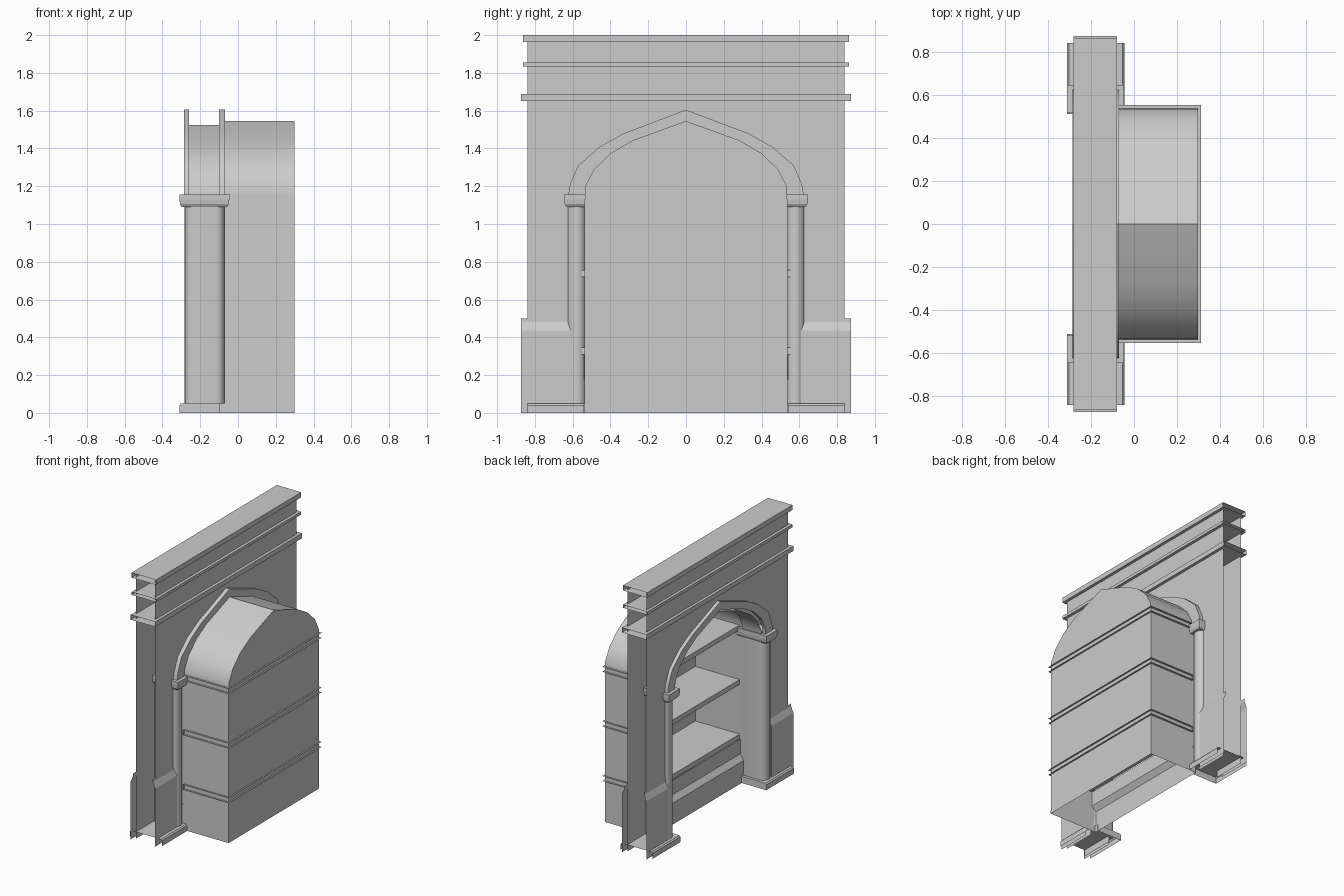
import bpy, bmesh, math
from mathutils import Vector

cube = bpy.data.objects.get("Cube")
if cube:
    bpy.data.objects.remove(cube, do_unlink=True)

stone = bpy.data.materials.new("grey_stone")
stone.use_nodes = True
GREY = (0.6, 0.6, 0.6, 1)
stone.diffuse_color = GREY
stone.node_tree.nodes["Principled BSDF"].inputs["Base Color"].default_value = GREY


def finish(name, bm, smooth=None):
    bmesh.ops.recalc_face_normals(bm, faces=bm.faces)
    me = bpy.data.meshes.new(name)
    bm.to_mesh(me)
    bm.free()
    me.materials.append(stone)
    ob = bpy.data.objects.new(name, me)
    bpy.context.collection.objects.link(ob)
    if smooth:
        bpy.ops.object.select_all(action='DESELECT')
        ob.select_set(True)
        bpy.context.view_layer.objects.active = ob
        bpy.ops.object.shade_smooth_by_angle(angle=math.radians(smooth))
    return ob


def sweep(name, pts, move, closed=False, cap_start=False, cap_end=False, smooth=None):
    """Sweep a line of points along a vector, with optional end faces."""
    bm = bmesh.new()
    a = [bm.verts.new(p) for p in pts]
    b = [bm.verts.new(Vector(p) + Vector(move)) for p in pts]
    n = len(pts)
    for i in range(n if closed else n - 1):
        j = (i + 1) % n
        bm.faces.new((a[i], a[j], b[j], b[i]))
    if cap_start:
        bm.faces.new(a)
    if cap_end:
        bm.faces.new(b)
    return finish(name, bm, smooth)


def face(name, pts):
    bm = bmesh.new()
    bm.faces.new([bm.verts.new(p) for p in pts])
    return finish(name, bm)


def along_y(name, profile, y0, y1, **kw):
    return sweep(name, [(x, y0, z) for x, z in profile], (0, y1 - y0, 0), **kw)


def rect(x0, x1, z0, z1):
    return [(x0, z0), (x1, z0), (x1, z1), (x0, z1)]


def both(half):
    """Mirror a half arch, given from springing to apex."""
    return [(-y, z) for y, z in half] + [(y, z) for y, z in reversed(half[:-1])]


FRONT, BACK = -0.26, -0.10
OUTER = both([(.624, 1.15), (.614, 1.21), (.571, 1.31), (.455, 1.41), (.333, 1.478), (0, 1.605)])
INNER = both([(.536, 1.15), (.534, 1.2), (.487, 1.29), (.397, 1.376), (.28, 1.444), (0, 1.545)])
MIDDLE = [((a + c) / 2, (b + d) / 2) for (a, b), (c, d) in zip(OUTER, INNER)]

# Wall: two skins with the arched opening
outline = [(-.58, 0), (-.84, 0), (-.84, 1.98), (.84, 1.98), (.84, 0), (.58, 0)] + MIDDLE[::-1]
for name, x in (("wall_front", FRONT), ("wall_back", BACK)):
    face(name, [(x, y, z) for y, z in outline])

# Cornice mouldings, open at the ends
for name, z0, z1, y in (("top_cornice", 1.963, 2.0, .862),
                        ("middle_moulding", 1.833, 1.855, .862),
                        ("lower_moulding", 1.651, 1.688, .873)):
    along_y(name, rect(-.281, -.078, z0, z1), -y, y, closed=True)

# Arch trims and the soffit between them
for name, x, depth in (("arch_trim_front", -.285, .025), ("arch_trim_back", BACK, .03)):
    sweep(name, [(x, y, z) for y, z in OUTER + INNER[::-1]], (depth, 0, 0),
          closed=True, cap_start=True, cap_end=True, smooth=30)
sweep("arch_soffit", [(FRONT, y * .98, z - .02) for y, z in INNER],
      (BACK - FRONT, 0, 0), smooth=30)

# Arched niche, open at the front and underneath
shell = [(-.538, 0)] + INNER + [(.538, 0)]
sweep("niche", [(BACK, y, z) for y, z in shell], (.398, 0, 0), cap_end=True, smooth=30)

# Shelves: top and bottom sheets with a front lip
for i in range(3):
    z = .31 + .41 * i
    along_y(f"shelf_{i + 1}", [(.31, z), (-.07, z), (-.07, z + .037), (.31, z + .037)],
            -.552, .552)

# Skirting below the lowest shelf
along_y("niche_skirting", [(-.105, 0), (-.105, .16), (-.075, .2), (-.075, .31)], -.54, .54)

for side, s in (("left", 1), ("right", -1)):
    # Rounded jamb column
    ring = []
    r = .045
    for cx, start in ((-.07 - r, -90), (-.283 + r, 90)):
        for k in range(9):
            t = math.radians(start + 22.5 * k)
            ring.append((cx + r * math.cos(t), s * (.58 + (r + .004) * math.sin(t)), .05))
    sweep(f"column_{side}", ring, (0, 0, 1.04), closed=True, smooth=30)

    # Capital with a rounded-in underside
    bm = bmesh.new()
    rings = []
    for z, inset in ((1.09, .012), (1.105, .003), (1.13, 0), (1.155, 0)):
        x0, x1, y0, y1 = -.31 + inset, -.046 - inset, .515 + inset, .645 - inset
        rings.append([bm.verts.new((x, s * y, z))
                      for x, y in ((x0, y0), (x1, y0), (x1, y1), (x0, y1))])
    for lo, hi in zip(rings, rings[1:]):
        for i in range(4):
            bm.faces.new((lo[i], lo[i - 1], hi[i - 1], hi[i]))
    bm.faces.new(rings[0])
    bm.faces.new(rings[-1])
    finish(f"capital_{side}", bm)

    # Column base: a shallow tray, open below and at the outer end
    along_y(f"base_{side}", [(-.31, 0), (-.31, .04), (-.302, .05), (-.053, .05),
                             (-.045, .04), (-.045, 0)], s * .54, s * .84)
    along_y(f"base_nose_{side}", [(-.31, 0), (-.31, .04), (-.302, .05), (BACK, .05), (BACK, 0)],
            s * .51, s * .54, cap_start=True)

    # Plinth panels with a sloped shoulder on both wall faces
    for name, wall_x, out in (("front", FRONT, -.022), ("back", BACK, .022)):
        profile = [(wall_x + out, 0), (wall_x + out, .435),
                   (wall_x + out * .1, .48), (wall_x + out * .1, .5)]
        along_y(f"plinth_{name}_{side}", profile, s * .61, s * .873)
